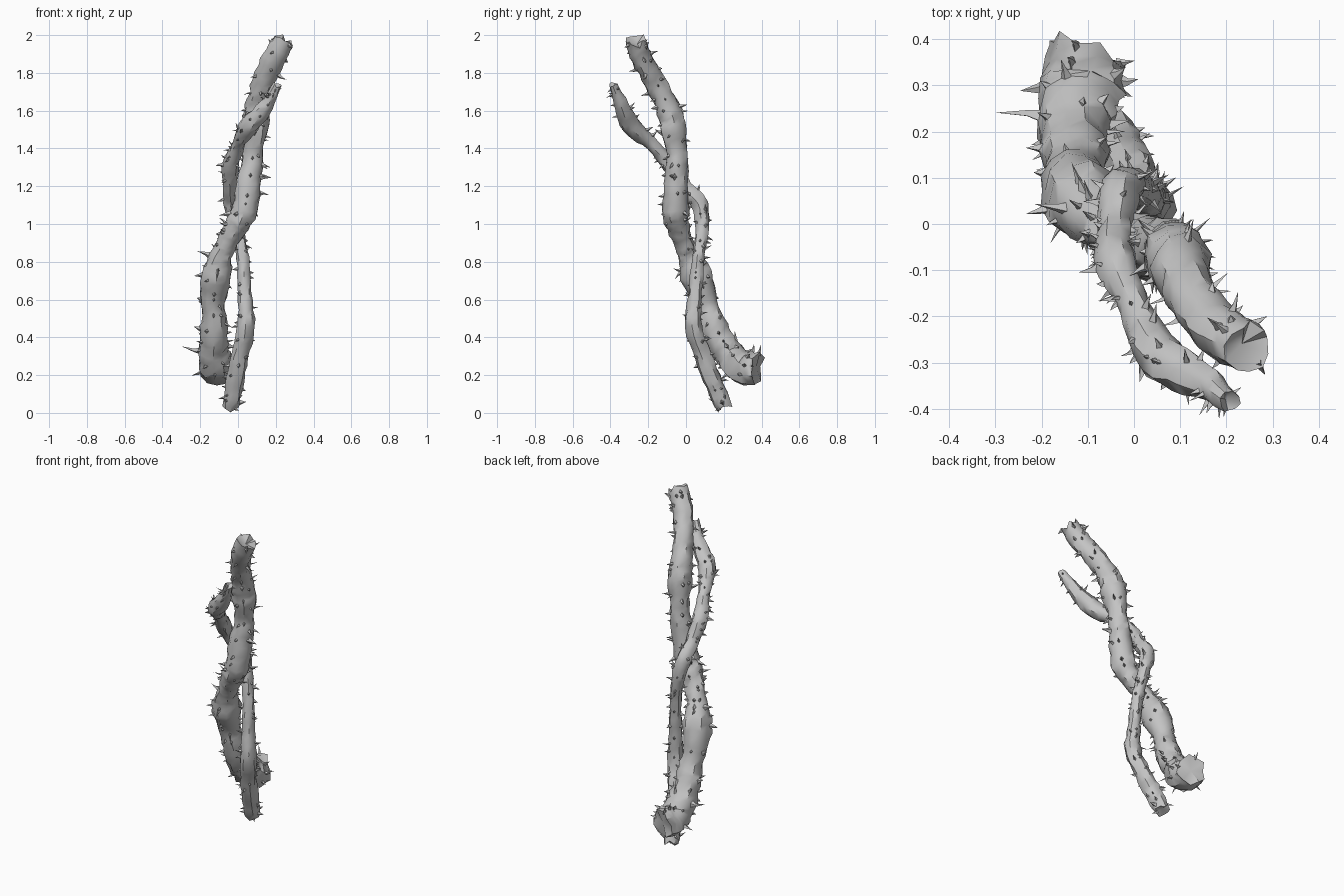
import bpy, bmesh, math, random
from mathutils import Vector, noise

cube = bpy.data.objects.get("Cube")
if cube:
    bpy.data.objects.remove(cube, do_unlink=True)

bark = bpy.data.materials.new("grey bark")
bark.use_nodes = True
GREY = (0.55, 0.55, 0.55, 1)
bark.diffuse_color = GREY
bark.node_tree.nodes["Principled BSDF"].inputs["Base Color"].default_value = GREY


def spline(points, steps):
    """Smooth path through (x, y, z, radius) points."""
    pts = [Vector(p) for p in points]
    pts = [2 * pts[0] - pts[1]] + pts + [2 * pts[-1] - pts[-2]]
    path = []
    for a, b, c, d in zip(pts, pts[1:], pts[2:], pts[3:]):
        for i in range(steps):
            t = i / steps
            path.append(0.5 * (2 * b + (c - a) * t + (2 * a - 5 * b + 4 * c - d) * t * t
                               + (3 * b - a - 3 * c + d) * t ** 3))
    return path + [pts[-2]]


def finish(bm, name, angle):
    bmesh.ops.recalc_face_normals(bm, faces=bm.faces[:])
    mesh = bpy.data.meshes.new(name)
    bm.to_mesh(mesh)
    bm.free()
    mesh.materials.append(bark)
    obj = bpy.data.objects.new(name, mesh)
    bpy.context.collection.objects.link(obj)
    bpy.ops.object.select_all(action="DESELECT")
    obj.select_set(True)
    bpy.context.view_layer.objects.active = obj
    bpy.ops.object.shade_smooth_by_angle(angle=math.radians(angle))


def add_thorn(bm, root, out, along, length, width):
    """Four-sided spike with a flared foot and a slightly bent tip."""
    side = out.cross(along).normalized()
    up = side.cross(out).normalized()
    base = root - out * 0.012
    ring = [bm.verts.new(base + width * (side * math.cos(k * math.pi / 2)
                                         + up * 1.4 * math.sin(k * math.pi / 2))) for k in range(4)]
    mid = [bm.verts.new(v.co.lerp(base, 0.55) + out * (0.012 + length * 0.3)) for v in ring]
    tip = bm.verts.new(root + out * length + up * length * random.uniform(-0.3, 0.3))
    for k in range(4):
        n = (k + 1) % 4
        bm.faces.new((ring[k], ring[n], mid[n], mid[k]))
        bm.faces.new((mid[k], mid[n], tip))


def make_vine(name, points, sides, thorns, size, big_thorns):
    path = spline(points, 4)
    count = len(path)
    centres = [p.to_3d() for p in path]
    bm, spikes = bmesh.new(), bmesh.new()
    rings, frames = [], []
    # Knobbly tube
    for i, p in enumerate(path):
        c = centres[i]
        along = (centres[min(i + 1, count - 1)] - centres[max(i - 1, 0)]).normalized()
        u = along.cross(Vector((1, 0, 0))).normalized()
        v = along.cross(u)
        frames.append(along)
        at_end = i in (0, count - 1)
        ring = []
        for k in range(sides):
            a = 2 * math.pi * k / sides
            d = u * math.cos(a) + v * math.sin(a)
            lump = noise.noise((c + d * p.w) * 18)
            r = p.w * (1.02 + 0.2 * lump + random.uniform(-0.07, 0.07))
            ragged = random.uniform(-0.5, 0.25) if at_end else random.uniform(-0.15, 0.15)
            ring.append(bm.verts.new(c + d * r + along * ragged * p.w))
        rings.append(ring)
    for a, b in zip(rings, rings[1:]):
        for k in range(sides):
            n = (k + 1) % sides
            bm.faces.new((a[k], a[n], b[n], b[k]))
    # Hollow broken ends
    for ring, end, inner in ((rings[0], 0, 1), (rings[-1], count - 1, count - 2)):
        pit = bm.verts.new(centres[end].lerp(centres[inner], 0.6))
        for k in range(sides):
            bm.faces.new((ring[k], ring[(k + 1) % sides], pit))
    # Scattered thorns, rooted on the tube surface
    for j in range(thorns):
        i = int((j + random.random()) / thorns * (count - 1))
        k = random.randrange(sides)
        root = rings[i][k].co.lerp(rings[i + 1][k].co, random.random())
        along = frames[i]
        d = root - centres[i]
        d = (d - along * d.dot(along)).normalized()
        out = (d + along * random.uniform(-0.4, 0.4)).normalized()
        add_thorn(spikes, root, out, along, size * random.uniform(0.4, 1.3), size * random.uniform(0.22, 0.4))
    # Long thorns at chosen heights
    for z, direction, length in big_thorns:
        i = min(range(count), key=lambda n: abs(centres[n].z - z))
        out = Vector(direction).normalized()
        add_thorn(spikes, centres[i] + out * path[i].w * 0.9, out, frames[i], length, 0.018)
    finish(bm, name, 40)
    finish(spikes, name + "_thorns", 30)


random.seed(7)
# x, y, z, radius from the upper end down
thick = [(.24, -.262, 1.965, .054), (.195, -.235, 1.88, .058), (.13, -.165, 1.75, .056),
         (.1, -.1, 1.62, .062), (.09, -.07, 1.52, .072), (.08, -.05, 1.38, .053),
         (.065, -.05, 1.25, .062), (.035, -.055, 1.08, .067), (.0, -.045, 1.0, .062),
         (-.05, -.015, .91, .052), (-.09, .02, .83, .058), (-.115, .055, .73, .082),
         (-.13, .108, .58, .062), (-.125, .15, .45, .069), (-.13, .22, .325, .08),
         (-.118, .29, .245, .09), (-.1, .385, .235, .084)]
thin = [(.205, -.385, 1.735, .023), (.15, -.34, 1.63, .037), (.06, -.29, 1.52, .049),
        (.0, -.18, 1.42, .034), (-.04, -.08, 1.31, .044), (-.042, .0, 1.19, .038),
        (-.03, .075, 1.1, .043), (.0, .085, .96, .034), (.025, .065, .82, .033),
        (.035, .05, .64, .036), (.04, .04, .46, .046), (.01, .09, .3, .045),
        (-.02, .15, .15, .049), (-.04, .205, .025, .042)]
make_vine("thick_vine", thick, 11, 110, .036,
          [(.33, (-1, .2, .05), .1), (.24, (-1, -.2, -.3), .06), (1.25, (1, -.2, 0), .06),
           (.8, (-1, .1, .5), .07), (.74, (-1, -.3, 0), .05), (1.93, (.7, .6, .2), .04),
           (.3, (.2, .3, 1), .06), (1.05, (-1, 0, 0), .07)])
make_vine("thin_vine", thin, 9, 100, .03,
          [(1.3, (-1, -.4, .1), .045), (.07, (1, 0, 0), .04), (1.5, (-.5, -1, 0), .04)])
